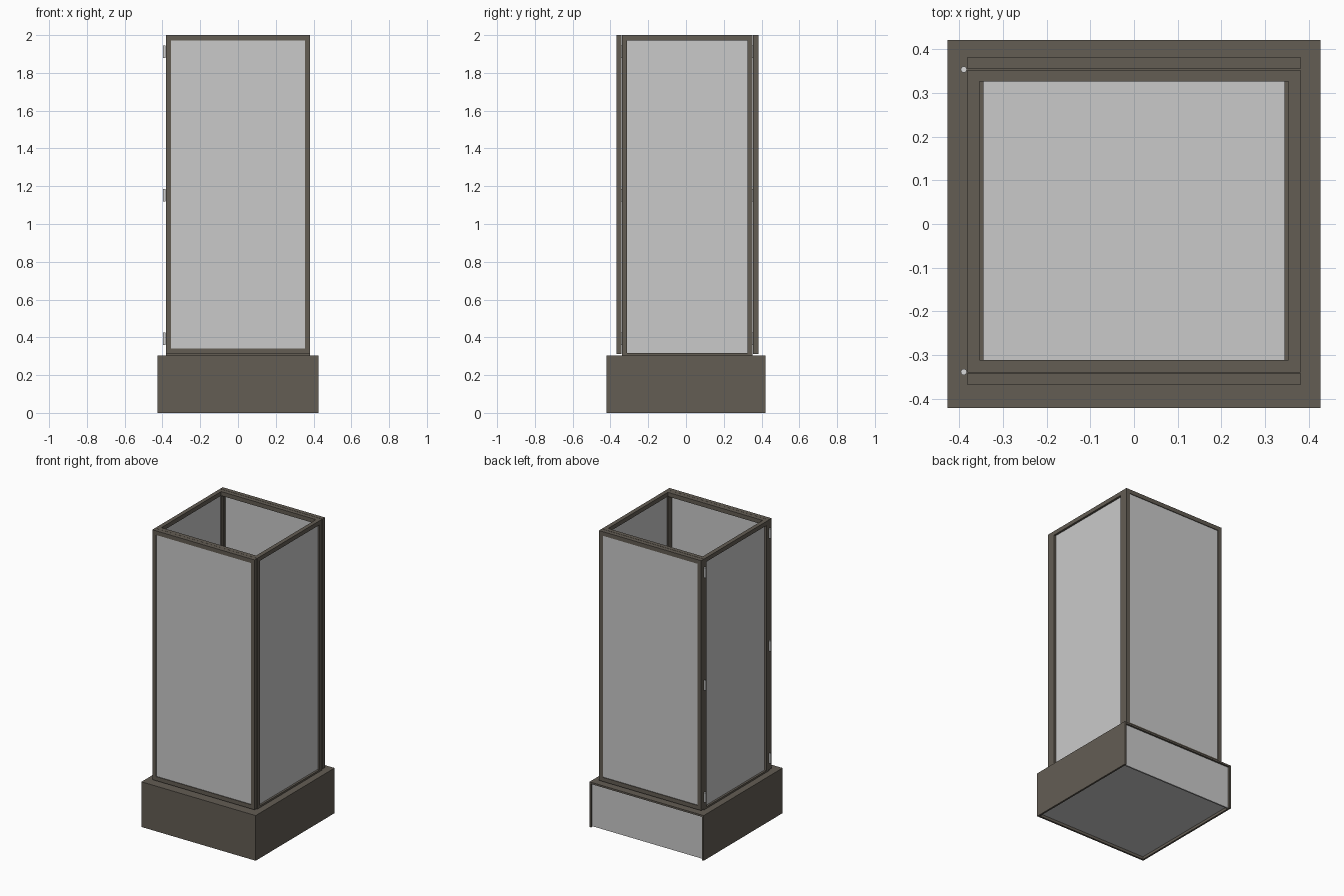
import bpy, math

if "Cube" in bpy.data.objects:
    bpy.data.objects.remove(bpy.data.objects["Cube"])


def material(name, rgb):
    m = bpy.data.materials.new(name)
    m.diffuse_color = (*rgb, 1)
    m.use_nodes = True
    m.node_tree.nodes["Principled BSDF"].inputs["Base Color"].default_value = m.diffuse_color
    return m


BRONZE = material("bronze_metal", (0.125, 0.109, 0.088))
GREY = material("grey_panel", (0.59, 0.59, 0.59))
STEEL = material("light_hinge", (0.7, 0.7, 0.7))


def boxes(name, mat, parts):
    """One object from several boxes given as (x0, x1, y0, y1, z0, z1)."""
    verts, faces = [], []
    for x0, x1, y0, y1, z0, z1 in parts:
        n = len(verts)
        verts += [(x, y, z) for z in (z0, z1)
                  for x, y in ((x0, y0), (x1, y0), (x1, y1), (x0, y1))]
        faces += [(n + 3, n + 2, n + 1, n), (n + 4, n + 5, n + 6, n + 7)]
        for i in range(4):
            j = (i + 1) % 4
            faces.append((n + i, n + j, n + 4 + j, n + 4 + i))
    me = bpy.data.meshes.new(name)
    me.from_pydata(verts, [], faces)
    me.materials.append(mat)
    ob = bpy.data.objects.new(name, me)
    bpy.context.collection.objects.link(ob)
    return ob


BX, BY, BH, T = 0.427, 0.421, 0.305, 0.012   # base half sizes, height, sheet
FX, TOP, LOW = 0.382, 2.0, 0.312             # case half width, heights
BAR = 0.028

# Base: folded sheet cover, with recessed back and bottom panels
boxes("base_cover", BRONZE, [
    (-BX, BX, -BY, BY, BH - T, BH),
    (-BX, BX, -BY, -BY + T, 0, BH - T),
    (-BX, -BX + T, -BY + T, BY, 0, BH - T),
    (BX - T, BX, -BY + T, BY, 0, BH - T)])
boxes("base_back_panel", GREY, [(-BX + T, BX - T, BY - 0.022, BY - 0.012, 0.004, BH - T)])
boxes("base_bottom_panel", GREY, [(-BX + T, BX - T, -BY + T, BY - 0.022, 0.018, 0.028)])

# Floor of the case
boxes("case_floor", GREY, [(-0.345, 0.345, -0.312, 0.326, BH, BH + 0.004)])

# Front and back doors: a frame around a panel
for name, y0, y1, g in (("front", -0.369, -0.341, -0.364), ("back", 0.355, 0.383, 0.370)):
    boxes(name + "_door_frame", BRONZE, [
        (-FX, -FX + BAR, y0, y1, LOW, TOP),
        (FX - BAR, FX, y0, y1, LOW, TOP),
        (-FX + BAR, FX - BAR, y0, y1, TOP - BAR, TOP),
        (-FX + BAR, FX - BAR, y0, y1, LOW, LOW + BAR)])
    boxes(name + "_door_panel", GREY,
          [(-FX + BAR, FX - BAR, g, g + 0.008, LOW + BAR, TOP - BAR)])

# Fixed inner frame: cross rails, corner posts, side rails
Y0, Y1, P0, P1 = -0.34, 0.353, -0.312, 0.326
for name, a, b in (("front", Y0, P0), ("back", P1, Y1)):
    boxes(name + "_cross_rails", BRONZE, [
        (-0.354, 0.354, a, b, TOP - BAR, TOP),
        (-0.354, 0.354, a, b, BH, BH + 0.012)])
for name, s in (("left", -1), ("right", 1)):
    def span(a, b):
        return (min(s * a, s * b), max(s * a, s * b))
    boxes(name + "_side_frame", BRONZE, [
        (*span(0.354, FX), Y0, P0, BH, TOP),
        (*span(0.354, FX), P1, Y1, BH, TOP),
        (*span(0.354, FX), P0, P1, TOP - BAR, TOP),
        (*span(0.345, FX), P0, P1, BH, BH + 0.012)])
    boxes(name + "_side_panel", GREY,
          [(*span(0.360, 0.368), P0, P1, BH + 0.012, TOP - BAR)])

# Hinge barrels on the left side of both doors
for name, y in (("front", -0.339), ("back", 0.354)):
    for i, z in enumerate((0.393, 1.151, 1.912)):
        bpy.ops.mesh.primitive_cylinder_add(vertices=20, radius=0.007, depth=0.066,
                                            location=(-0.390, y, z))
        ob = bpy.context.object
        ob.name = f"{name}_hinge_{i + 1}"
        ob.data.materials.append(STEEL)
        bpy.ops.object.shade_smooth_by_angle(angle=math.radians(40))
